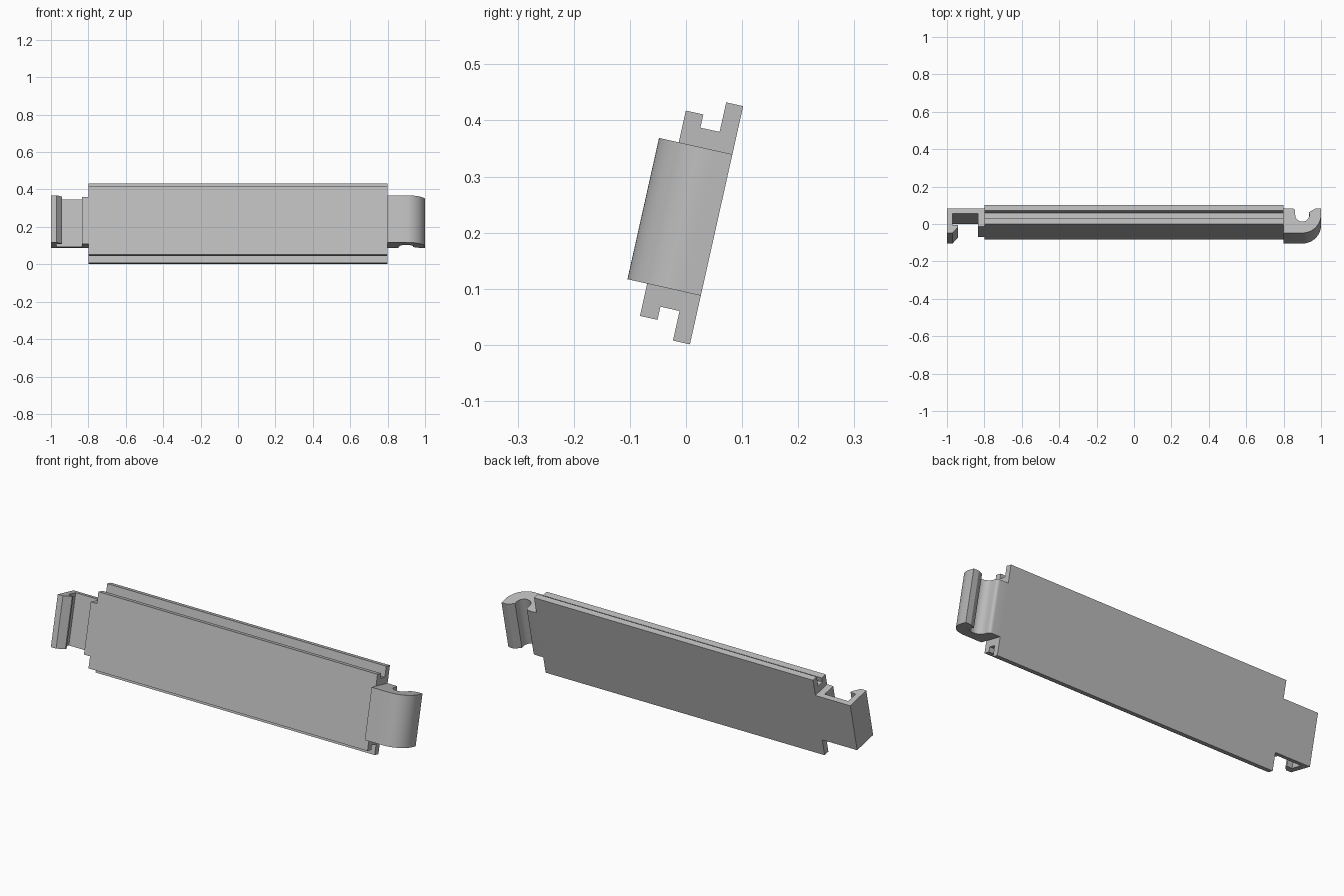
import bpy, bmesh
from math import sin, cos, radians
from mathutils import Matrix, Vector

default = bpy.data.objects.get("Cube")
if default:
    bpy.data.objects.remove(default, do_unlink=True)

# Single grey material
GREY = (0.5, 0.5, 0.5, 1.0)
mat = bpy.data.materials.new("plain grey")
mat.use_nodes = True
mat.diffuse_color = GREY
mat.node_tree.nodes["Principled BSDF"].inputs["Base Color"].default_value = GREY

# The whole piece leans backwards
LEAN = Matrix.Translation((0, 0.007, 0.001)) @ Matrix.Rotation(radians(-12.6), 4, 'X')
HEIGHT = 0.435
CLIP_LOW, CLIP_HIGH = 0.089, 0.347


def prism(name, points, direction):
    """Extrude a closed outline along a direction, then lean it back."""
    bm = bmesh.new()
    face = bm.faces.new([bm.verts.new(p) for p in points])
    new = bmesh.ops.extrude_face_region(bm, geom=[face], use_keep_orig=True)["geom"]
    moved = [g for g in new if isinstance(g, bmesh.types.BMVert)]
    bmesh.ops.translate(bm, verts=moved, vec=Vector(direction))
    bmesh.ops.recalc_face_normals(bm, faces=bm.faces)
    mesh = bpy.data.meshes.new(name)
    bm.to_mesh(mesh)
    bm.free()
    mesh.materials.append(mat)
    obj = bpy.data.objects.new(name, mesh)
    obj.matrix_world = LEAN
    bpy.context.collection.objects.link(obj)
    return obj


def arc(cx, cy, r, start, end, steps):
    angles = [radians(start + (end - start) * i / steps) for i in range(steps + 1)]
    return [(cx + r * cos(a), cy + r * sin(a)) for a in angles]


def clip(name, outline):
    """Outline in (x, depth from the back), extruded up the panel."""
    return prism(name, [(x, -d, CLIP_LOW) for x, d in outline],
                 (0, 0, CLIP_HIGH - CLIP_LOW))


# Main panel: back plate and front plate with a groove along top and bottom
half = [(0, 0), (0.031, 0), (0.031, 0.054), (0.066, 0.054), (0.066, 0.03), (0.098, 0.03)]
profile = half + [(d, HEIGHT - v) for d, v in reversed(half)]
prism("panel", [(-0.8, -d, v) for d, v in profile], (1.6, 0, 0))

# Square catch on one end: post, web, wall and chamfered lip
clip("square_catch", [
    (-0.8, 0), (-1, 0), (-1, 0.134), (-0.97, 0.134), (-0.94, 0.1), (-0.94, 0.09),
    (-0.97, 0.09), (-0.97, 0.027), (-0.835, 0.027), (-0.835, 0.098), (-0.8, 0.098)])

# Rounded hook on the other end, with a round socket open to the back
hook = [(0.8, 0), (0.8, 0.134)]
hook += arc(0.9, 0.034, 0.1, 90, 0, 16)
hook += [(1, 0), (0.97, 0), (0.936, 0.02)]
hook += arc(0.9, 0.034, 0.038, 0, 180, 16)
hook += arc(0.847, 0.015, 0.015, 0, -90, 5)
hook_obj = clip("round_hook", hook)

bpy.ops.object.select_all(action='DESELECT')
hook_obj.select_set(True)
bpy.context.view_layer.objects.active = hook_obj
bpy.ops.object.shade_smooth_by_angle(angle=radians(30))
